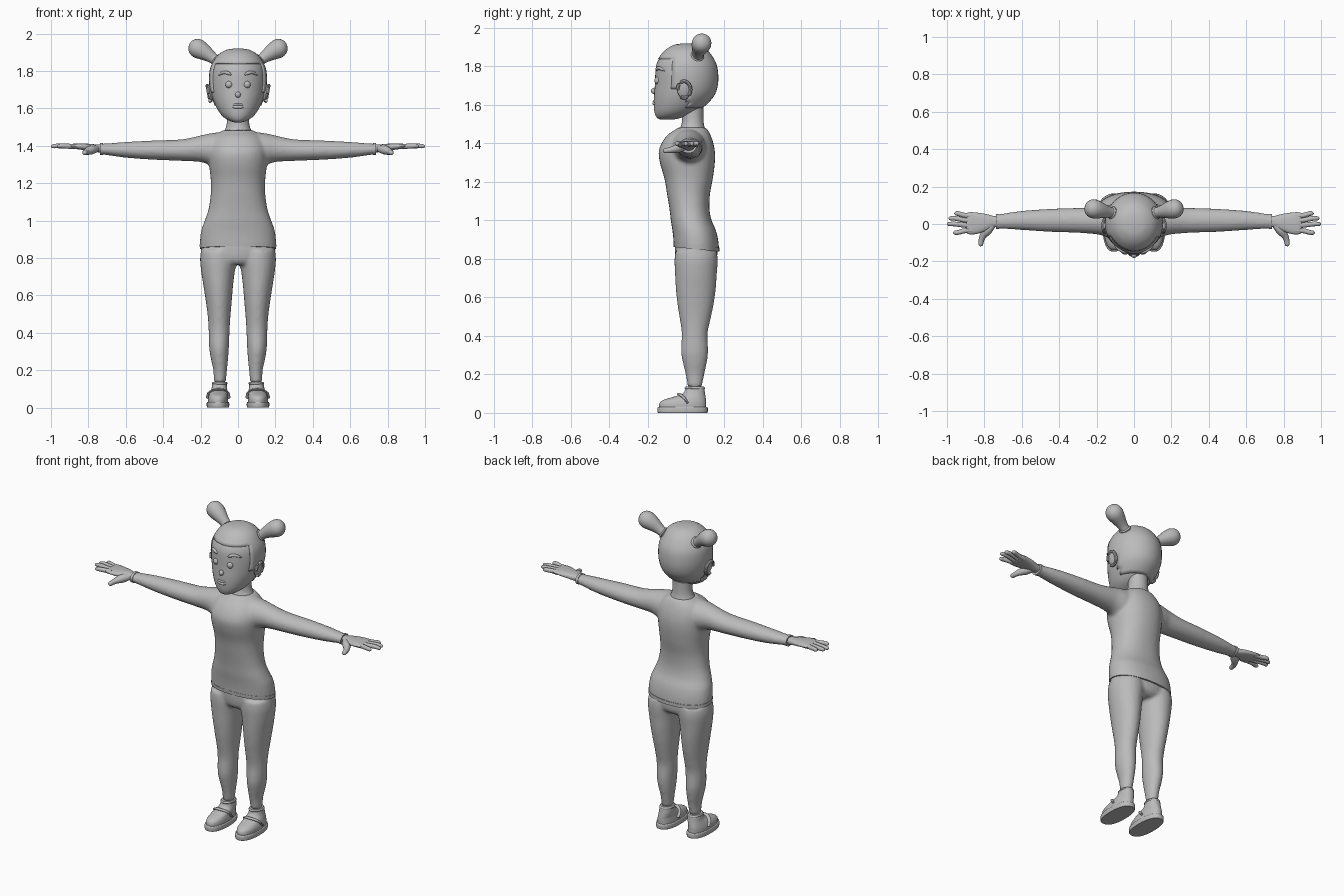
import bpy, bmesh, math
from mathutils import Vector, Matrix

grey = bpy.data.materials.new("plain grey")
grey.diffuse_color = (0.5, 0.5, 0.5, 1)

# ---------- helpers ----------
def ring_z(z, y0, y1, hx, x=0, tilt=0):
    """Horizontal section given by its y range and half width."""
    return [Vector((x, (y0 + y1) / 2, z)), Vector((hx, 0, 0)), Vector((0, (y1 - y0) / 2, tilt))]

def ring_x(x, y0, y1, z0, z1):
    """Section across the x axis."""
    return [Vector((x, (y0 + y1) / 2, (z0 + z1) / 2)),
            Vector((0, (y1 - y0) / 2, 0)), Vector((0, 0, (z1 - z0) / 2))]

def tube(points, radii, flat=1.0):
    """Round sections along a path; flat squashes them in the second direction."""
    p = [Vector(q) for q in points]
    out = []
    for i, c in enumerate(p):
        d = (p[min(i + 1, len(p) - 1)] - p[max(i - 1, 0)]).normalized()
        ref = Vector((0, 0, 1)) if abs(d.z) < 0.8 else Vector((0, 1, 0))
        u = d.cross(ref).normalized()
        out.append([c, u * radii[i], u.cross(d) * radii[i] * flat])
    return out

def spline(a, b, c, d, t):
    return 0.5 * (2 * b + (c - a) * t + (2 * a - 5 * b + 4 * c - d) * t * t
                  + (3 * b - a - 3 * c + d) * t ** 3)

def loft(bm, rings, seg=32, sub=3, power=1.0):
    """Skin with capped ends through smoothly interpolated sections."""
    n, fine = len(rings), []
    for i in range(n - 1):
        ids = [max(i - 1, 0), i, i + 1, min(i + 2, n - 1)]
        for s in range(sub):
            fine.append([spline(*[rings[j][k] for j in ids], s / sub) for k in range(3)])
    fine.append(rings[-1])
    f = lambda v: math.copysign(abs(v) ** power, v)
    loops = []
    for c, u, v in fine:
        loops.append([bm.verts.new(c + u * f(math.cos(a)) + v * f(math.sin(a)))
                      for a in (2 * math.pi * k / seg for k in range(seg))])
    for a, b in zip(loops, loops[1:]):
        for k in range(seg):
            m = (k + 1) % seg
            bm.faces.new((a[k], a[m], b[m], b[k]))
    bm.faces.new(loops[0][::-1])
    bm.faces.new(loops[-1])

def ball(bm, centre, size, rot=0):
    m = (Matrix.Translation(centre) @ Matrix.Rotation(rot, 4, 'Y')
         @ Matrix.Diagonal((*size, 1)))
    bmesh.ops.create_uvsphere(bm, u_segments=20, v_segments=12, radius=1, matrix=m)

def finish(name, bm, mirror=False, blend=0, angle=40):
    bmesh.ops.recalc_face_normals(bm, faces=bm.faces)
    me = bpy.data.meshes.new(name)
    bm.to_mesh(me)
    bm.free()
    me.materials.append(grey)
    ob = bpy.data.objects.new(name, me)
    bpy.context.collection.objects.link(ob)
    for p in me.polygons:
        p.use_smooth = True
    if mirror:
        ob.modifiers.new("mirror", 'MIRROR').use_mirror_merge = False
    if blend:   # fuse overlapping volumes into one soft skin
        r = ob.modifiers.new("fuse", 'REMESH')
        r.mode, r.voxel_size, r.use_smooth_shade = 'VOXEL', 0.01, True
        s = ob.modifiers.new("soften", 'SMOOTH')
        s.factor, s.iterations = 0.5, blend
    else:
        bpy.ops.object.select_all(action='DESELECT')
        ob.select_set(True)
        bpy.context.view_layer.objects.active = ob
        bpy.ops.object.shade_smooth_by_angle(angle=math.radians(angle))
    return ob

def part(name, rings, mirror=False, **kw):
    bm = bmesh.new()
    loft(bm, rings, **kw)
    return finish(name, bm, mirror)

# ---------- head and hair ----------
head = [(1.525, -.135, -.06, .02), (1.535, -.152, -.02, .05), (1.56, -.163, .045, .085),
        (1.60, -.167, .10, .113), (1.65, -.166, .143, .135), (1.70, -.162, .160, .146),
        (1.75, -.160, .163, .150), (1.80, -.156, .157, .147), (1.84, -.140, .140, .133),
        (1.88, -.105, .108, .104), (1.905, -.066, .07, .066), (1.913, -.035, .04, .036),
        (1.916, -.005, .01, .006)]
part("head", [ring_z(*r) for r in head], seg=40)

bm = bmesh.new()
loft(bm, [ring_z(z + (.004 if z > 1.85 else 0), a - .005, b + .005, h + .005)
          for z, a, b, h in head], seg=40)
gone = []
for f in bm.faces:
    c = f.calc_center_median()
    if c.z < 1.845 and (c.y < -.075 or c.z < 1.59 or (c.y < .01 and c.z < 1.68)):
        gone.append(f)
bmesh.ops.delete(bm, geom=gone, context='FACES')
hair = finish("hair", bm)
s = hair.modifiers.new("thickness", 'SOLIDIFY')
s.thickness = 0.008

# hair bunches and their ties
part("hair_bunch", tube([(.085, .05, 1.835), (.12, .06, 1.858), (.15, .066, 1.88), (.18, .073, 1.90),
                         (.21, .08, 1.917), (.235, .085, 1.93), (.253, .088, 1.938), (.26, .09, 1.941)],
                        [.045, .029, .034, .044, .051, .046, .028, .004]), True, seg=20)
part("hair_tie", tube([(.112, .058, 1.853), (.118, .06, 1.857), (.124, .062, 1.861)],
                      [.028, .035, .028]), True, seg=20)

# ---------- face ----------
bm = bmesh.new()
ball(bm, (.149, -.01, 1.68), (.012, .036, .046), .2)
loft(bm, tube([(.157 + .008 * math.sin(a), -.01 + .034 * math.cos(a), 1.68 + .043 * math.sin(a))
               for a in (math.radians(d) for d in range(-120, 181, 20))], [.009] * 16), seg=8, sub=1)
finish("ear", bm, True)

bm = bmesh.new()
ball(bm, (.048, -.148, 1.727), (.019, .016, .019))
finish("eye", bm, True)
bm = bmesh.new()
ball(bm, (0, -.166, 1.673), (.015, .016, .016))
finish("nose", bm)
part("eyebrow", tube([(.036, -.152, 1.778), (.05, -.15, 1.787), (.072, -.139, 1.792),
                      (.092, -.124, 1.785), (.106, -.11, 1.776)],
                     [.003, .009, .009, .007, .002]), True, seg=10)
bm = bmesh.new()
for z, r in ((1.619, .006), (1.607, .008)):
    loft(bm, tube([(-.036, -.153, 1.613), (-.018, -.164, z), (0, -.167, z), (.018, -.164, z),
                   (.036, -.153, 1.613)], [.002, r, r, r, .002]), seg=10)
finish("lips", bm)

# ---------- neck ----------
part("neck", [ring_z(1.42, -.05, .105, .085), ring_z(1.47, -.035, .10, .076),
              ring_z(1.50, -.023, .093, .064), ring_z(1.54, -.02, .09, .058),
              ring_z(1.62, -.02, .09, .058)])

# ---------- shirt: body and sleeves fused ----------
bm = bmesh.new()
body = [(.853, -.064, .172, .204, 0, -.012), (.90, -.066, .168, .203, 0, -.006),
        (.95, -.071, .155, .196), (1.0, -.079, .133, .178), (1.06, -.086, .122, .158),
        (1.14, -.099, .125, .146), (1.22, -.113, .14, .146), (1.30, -.136, .15, .155),
        (1.36, -.142, .15, .158), (1.41, -.122, .14, .15), (1.45, -.09, .125, .125),
        (1.475, -.05, .11, .092), (1.483, -.042, .103, .082)]
loft(bm, [ring_z(*r) for r in body], power=.9)
sleeve = [(.03, -.07, .11, 1.29, 1.475), (.10, -.075, .105, 1.285, 1.472), (.15, -.068, .10, 1.297, 1.466),
          (.20, -.055, .09, 1.313, 1.455), (.30, -.047, .086, 1.319, 1.434),
          (.45, -.042, .081, 1.325, 1.428), (.60, -.032, .07, 1.336, 1.42),
          (.70, -.026, .056, 1.35, 1.412), (.735, -.026, .052, 1.353, 1.411)]
for side in (1, -1):
    loft(bm, [ring_x(side * r[0], *r[1:]) for r in sleeve])
finish("shirt", bm, blend=4)
part("sleeve_cuff", [ring_x(.722, -.028, .054, 1.35, 1.414), ring_x(.738, -.028, .054, 1.35, 1.414)],
     True, sub=1)
part("shirt_hem", [ring_z(.85, -.064, .173, .204, 0, -.012), ring_z(.872, -.066, .173, .205, 0, -.012)],
     sub=1, power=.9)

# ---------- hands ----------
part("palm", [ring_x(.70, -.012, .04, 1.362, 1.405), ring_x(.75, -.018, .043, 1.365, 1.406),
              ring_x(.79, -.036, .053, 1.372, 1.41), ring_x(.84, -.053, .061, 1.379, 1.412),
              ring_x(.88, -.055, .063, 1.384, 1.411), ring_x(.895, -.048, .056, 1.389, 1.407)],
     True, seg=20, power=.8)
for name, y0, y1, tip in (("little_finger", .045, .056, .962), ("ring_finger", .02, .03, .992),
                          ("middle_finger", -.007, 0, 1.0), ("index_finger", -.035, -.046, .968)):
    part(name, tube([(.86, y0, 1.396), (.90, y0, 1.397), (.5 * tip + .46, y1, 1.399),
                     (tip - .008, y1, 1.397), (tip, y1, 1.396)],
                    [.014, .0135, .0125, .010, .002]), True, seg=12)
part("thumb", tube([(.755, -.005, 1.385), (.785, -.035, 1.378), (.808, -.065, 1.369), (.817, -.09, 1.364),
                    (.82, -.112, 1.362), (.82, -.119, 1.362)],
                   [.018, .025, .018, .0145, .012, .002]), True, seg=12)

# ---------- trousers: hips and legs fused ----------
bm = bmesh.new()
loft(bm, [ring_z(.765, -.035, .13, .10), ring_z(.79, -.052, .158, .18), ring_z(.84, -.058, .163, .197),
          ring_z(.90, -.055, .155, .192), ring_z(.93, -.05, .14, .18)])
leg = [(.135, .01, .082, .065, .129), (.20, -.002, .095, .059, .132), (.26, -.016, .108, .053, .145),
       (.32, -.026, .115, .049, .154), (.41, -.022, .112, .045, .157), (.48, -.031, .126, .041, .161),
       (.56, -.044, .143, .034, .171), (.645, -.053, .155, .027, .184), (.72, -.057, .16, .018, .196),
       (.79, -.06, .165, .006, .203), (.84, -.056, .16, .006, .198)]
for side in (1, -1):
    loft(bm, [ring_z(z, a, b, (d - c) / 2, side * (c + d) / 2) for z, a, b, c, d in leg])
finish("trousers", bm, blend=4)

# ---------- feet ----------
part("ankle", [ring_z(.08, .01, .085, .03, .098), ring_z(.16, .014, .078, .028, .097)], True, seg=20)
part("shoe", [ring_z(.018, -.138, .105, .054, .107), ring_z(.05, -.138, .105, .054, .107),
              ring_z(.068, -.115, .104, .05, .106), ring_z(.082, -.07, .102, .047, .103),
              ring_z(.10, -.018, .099, .042, .10), ring_z(.122, -.004, .096, .039, .099),
              ring_z(.134, 0, .093, .037, .098)], True, power=.9)
part("shoe_sole", [ring_z(0, -.145, .110, .058, .107), ring_z(.006, -.148, .113, .06, .107),
                   ring_z(.026, -.148, .113, .06, .107), ring_z(.031, -.144, .109, .057, .107)],
     True, power=.85)
part("shoe_strap", tube([(.16, .01, .05), (.154, -.01, .078), (.13, -.03, .095), (.104, -.036, .098),
                         (.078, -.03, .095), (.056, -.01, .078), (.052, .01, .05)],
                        [.012] * 7, .5), True, seg=10)
part("shoe_collar", [ring_z(.124, -.004, .097, .039, .098), ring_z(.13, -.007, .098, .042, .098),
                     ring_z(.137, -.002, .093, .037, .098)], True)
